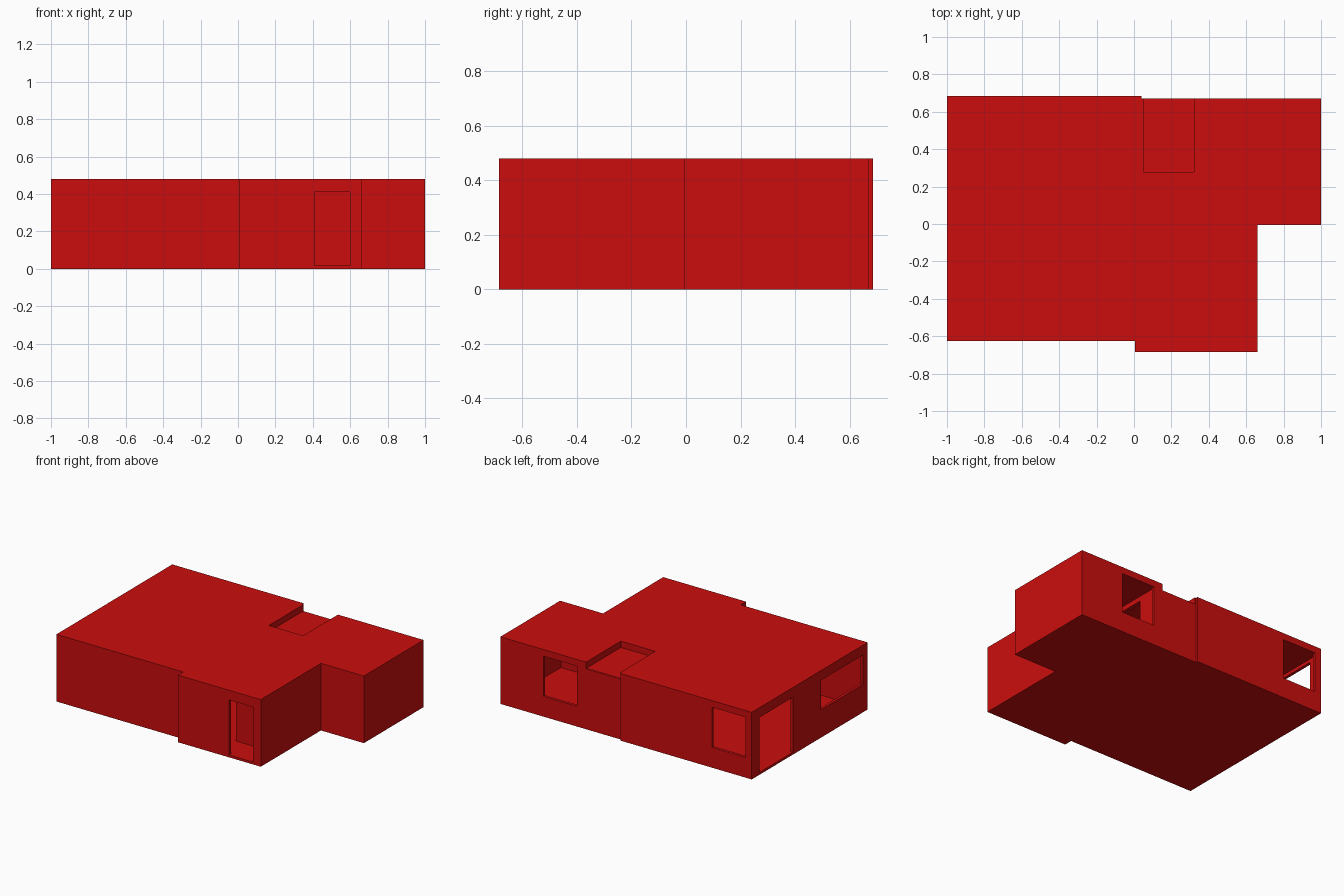
import bpy
import bmesh
from mathutils import Vector

if "Cube" in bpy.data.objects:
    bpy.data.objects.remove(bpy.data.objects["Cube"], do_unlink=True)

HEIGHT, CEILING, FLOOR, WALL = 0.48, 0.435, 0.015, 0.02

red = bpy.data.materials.new("red")
red.use_nodes = True
colour = (0.6, 0.004, 0.004, 1)
red.diffuse_color = colour
red.node_tree.nodes["Principled BSDF"].inputs["Base Color"].default_value = colour


def prism(name, outline, z0, z1):
    """Extrude a counter-clockwise floor plan from z0 to z1."""
    bm = bmesh.new()
    base = bm.faces.new([bm.verts.new((x, y, z0)) for x, y in outline])
    top = bmesh.ops.extrude_face_region(bm, geom=[base])["geom"]
    moved = [v for v in top if isinstance(v, bmesh.types.BMVert)]
    bmesh.ops.translate(bm, verts=moved, vec=(0, 0, z1 - z0))
    bmesh.ops.recalc_face_normals(bm, faces=bm.faces)
    mesh = bpy.data.meshes.new(name)
    bm.to_mesh(mesh)
    bm.free()
    mesh.materials.append(red)
    obj = bpy.data.objects.new(name, mesh)
    bpy.context.collection.objects.link(obj)
    return obj


def box(name, x0, x1, y0, y1, z0, z1):
    return prism(name, [(x0, y0), (x1, y0), (x1, y1), (x0, y1)], z0, z1)


def inset(outline, t):
    """Offset a right-angled plan inwards by t."""
    pts = [Vector(p) for p in outline]
    result = []
    for i, p in enumerate(pts):
        a = (p - pts[i - 1]).normalized()
        b = (pts[(i + 1) % len(pts)] - p).normalized()
        result.append(p + t * Vector((-a.y - b.y, a.x + b.x)))
    return result


def cut(target, cutter):
    """Subtract a solid, then discard it."""
    cutter.hide_render = True
    mod = target.modifiers.new("opening", "BOOLEAN")
    mod.operation, mod.solver, mod.object = "DIFFERENCE", "EXACT", cutter
    bpy.context.view_layer.update()
    graph = bpy.context.evaluated_depsgraph_get()
    mesh = bpy.data.meshes.new_from_object(target.evaluated_get(graph))
    target.modifiers.clear()
    target.data = mesh
    bpy.data.objects.remove(cutter, do_unlink=True)


# Hollow building shell with floor and flat roof
plan = [(-1, -0.625), (0.005, -0.625), (0.005, -0.685), (0.66, -0.685),
        (0.66, -0.005), (1, -0.005), (1, 0.67), (0.04, 0.67),
        (0.04, 0.685), (-1, 0.685)]
shell = prism("building_shell", plan, 0, HEIGHT)
cut(shell, prism("interior", inset(plan, WALL), FLOOR, CEILING))

# Doors, windows and the roof recess
openings = [
    ("front_door", 0.41, 0.6, -0.8, -0.6, FLOOR + 0.002, 0.41),
    ("side_door", -1.1, -0.9, 0.22, 0.6, FLOOR + 0.002, 0.41),
    ("side_window", -1.1, -0.9, -0.57, -0.1, 0.2, 0.41),
    ("back_window_right", -0.95, -0.685, 0.6, 0.8, 0.145, 0.432),
    ("back_window_left", 0.395, 0.66, 0.6, 0.8, 0.145, 0.432),
    ("roof_recess", 0.05, 0.322, 0.277, 0.8, CEILING - 0.003, 0.6),
]
for opening in openings:
    cut(shell, box(*opening))

# Lowered ceiling that closes the recess
box("recess_ceiling", 0.04, 0.332, 0.267, 0.66, 0.41, CEILING - 0.002)

# Interior partitions
room_wall = box("room_partition", 0.35, 0.38, 0, 0.66, 0.01, CEILING + 0.01)
cut(room_wall, box("room_door", 0.3, 0.45, 0.14, 0.515, FLOOR + 0.002, 0.4))
box("entrance_partition", 0.32, 0.65, -0.48, -0.46, 0.01, CEILING + 0.01)
